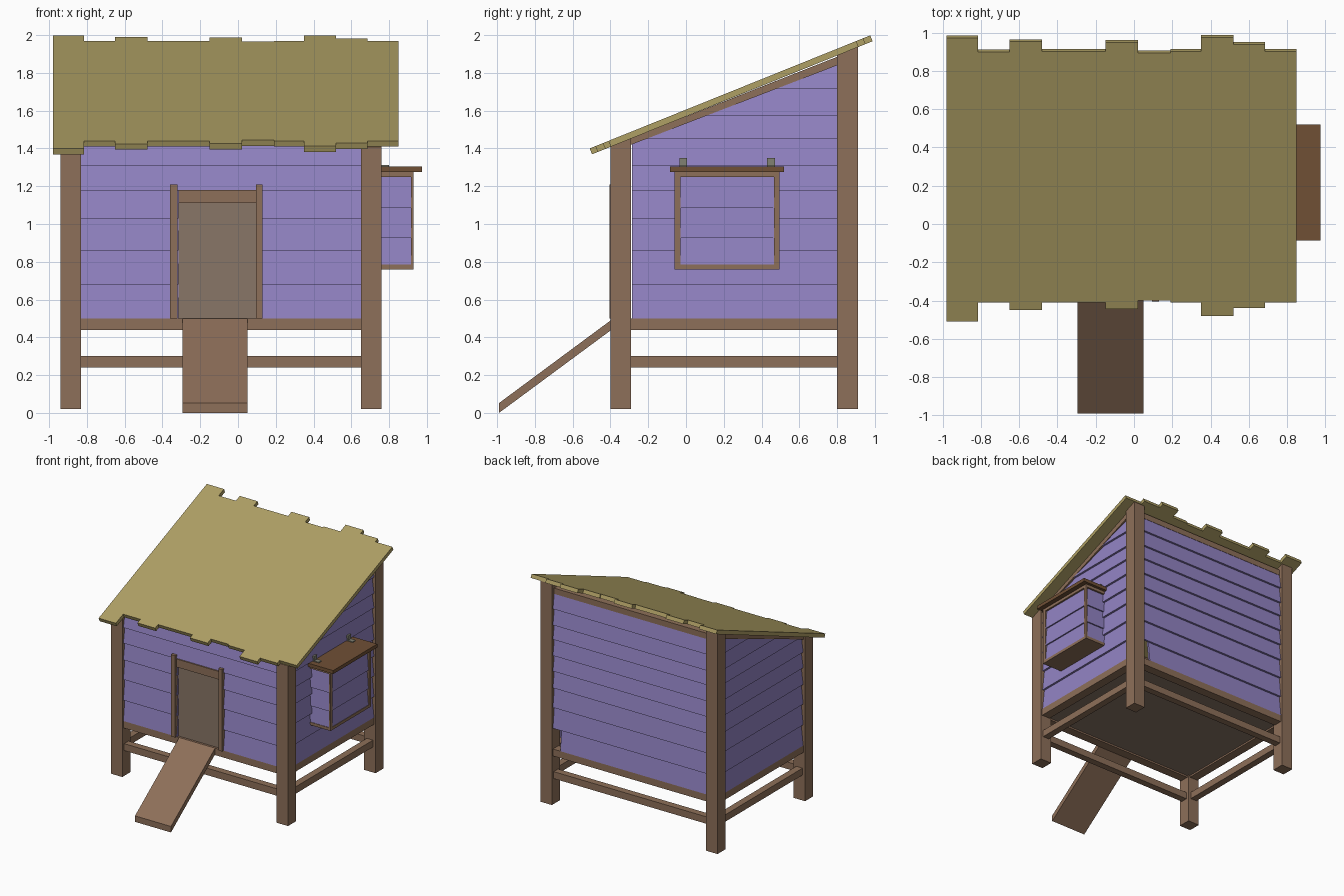
import bpy, bmesh
from mathutils import Vector

if "Cube" in bpy.data.objects:
    bpy.data.objects.remove(bpy.data.objects["Cube"])

def material(name, c):
    m = bpy.data.materials.new(name)
    m.diffuse_color = (*c, 1)
    m.use_nodes = True
    m.node_tree.nodes["Principled BSDF"].inputs["Base Color"].default_value = m.diffuse_color
    return m

PURPLE = material("purple_paint", (0.29, 0.23, 0.55))
WOOD = material("brown_wood", (0.27, 0.16, 0.10))
DOOR = material("grey_brown_wood", (0.25, 0.18, 0.135))
LID = material("dark_wood", (0.16, 0.08, 0.036))
ROOF = material("straw_roof", (0.43, 0.35, 0.13))
METAL = material("hinge_metal", (0.22, 0.22, 0.17))

def prism(name, poly, axis, a, b, mat, cut=None):
    """Extrude a profile: axis x takes (y,z) points, axis y takes (x,z)."""
    bm = bmesh.new()
    put = (lambda p, t: (t, p[0], p[1])) if axis == 'x' else (lambda p, t: (p[0], t, p[1]))
    lo = [bm.verts.new(put(p, a)) for p in poly]
    hi = [bm.verts.new(put(p, b)) for p in poly]
    bm.faces.new(lo)
    bm.faces.new(hi[::-1])
    n = len(poly)
    for i in range(n):
        j = (i + 1) % n
        bm.faces.new((lo[i], hi[i], hi[j], lo[j]))
    if cut:
        r = bmesh.ops.bisect_plane(bm, geom=bm.verts[:] + bm.edges[:] + bm.faces[:],
                                   plane_co=cut[0], plane_no=cut[1], clear_outer=True)
        edges = [e for e in r['geom_cut'] if isinstance(e, bmesh.types.BMEdge)]
        if edges:
            bmesh.ops.holes_fill(bm, edges=edges)
    bmesh.ops.recalc_face_normals(bm, faces=bm.faces[:])
    me = bpy.data.meshes.new(name)
    bm.to_mesh(me)
    bm.free()
    me.materials.append(mat)
    ob = bpy.data.objects.new(name, me)
    bpy.context.collection.objects.link(ob)
    return ob

def box(name, x0, x1, y0, y1, z0, z1, mat):
    return prism(name, [(y0, z0), (y1, z0), (y1, z1), (y0, z1)], 'x', x0, x1, mat)

def siding(name, axis, face, out, a, b, z0, z1, cut=None, lip=0.02):
    """One lapped board: the bottom edge stands out past the top edge."""
    f, t = face, 0.018
    poly = [(f, z0), (f - out * lip, z1 + 0.005),
            (f - out * (lip + t), z1 + 0.005), (f - out * t, z0)]
    return prism(name, poly, axis, a, b, PURPLE, cut)

def roof_top(y):
    return 1.40 + 0.403 * (y + 0.51)

def roof_under(y):
    return roof_top(y) - 0.036

XL, XR = (-0.94, -0.83), (0.65, 0.76)
YF, YB = (-0.40, -0.29), (0.80, 0.91)

# corner posts with sloped tops
for sx, (x0, x1) in (("left", XL), ("right", XR)):
    for sy, (y0, y1) in (("front", YF), ("back", YB)):
        prism(f"{sy}_{sx}_post", [(y0, 0.02), (y1, 0.02), (y1, roof_under(y1)),
              (y0, roof_under(y0))], 'x', x0, x1, WOOD)

# base beams and lower rails between the posts
for label, z0, z1, w in (("base_beam", 0.44, 0.50, 0.04), ("lower_rail", 0.24, 0.30, 0.03)):
    for side, y in (("front", -0.345), ("back", 0.855)):
        box(f"{side}_{label}", -0.83, 0.65, y - w, y + w, z0, z1, WOOD)
    for side, x in (("left", -0.885), ("right", 0.705)):
        box(f"{side}_{label}", x - w, x + w, -0.29, 0.80, z0, z1, WOOD)
box("floor", -0.86, 0.68, -0.32, 0.83, 0.455, 0.495, DOOR)

# top beams and side rafters
box("front_top_beam", -0.83, 0.65, -0.36, -0.31, 1.37, 1.42, WOOD)
box("back_top_beam", -0.83, 0.65, 0.82, 0.88, 1.84, 1.89, WOOD)
for side, x in (("left", -0.885), ("right", 0.705)):
    prism(f"{side}_rafter", [(-0.29, 1.42), (0.80, 1.84), (0.80, 1.885), (-0.29, 1.455)],
          'x', x - 0.04, x + 0.04, WOOD)

# lapped siding
levels = [0.50, 0.68, 0.86, 1.03, 1.175, 1.31, 1.45, 1.575, 1.715, 1.85]
slope = ((0, -0.29, 1.43), Vector((0, -0.381, 1)).normalized())
for i, (z0, z1) in enumerate(zip(levels, levels[1:])):
    for side, x, out in (("left", -0.925, -1), ("right", 0.745, 1)):
        siding(f"{side}_board_{i}", 'y', x, out, -0.285, 0.80, z0, z1, slope)
    siding(f"back_board_{i}", 'x', 0.895, 1, -0.83, 0.58 if i == 0 else 0.65, z0, z1)
    if z1 < 1.2:
        siding(f"front_left_board_{i}", 'x', -0.385, -1, -0.83, -0.315, z0, z1)
        siding(f"front_right_board_{i}", 'x', -0.385, -1, 0.10, 0.65, z0, z1)
    elif z0 < 1.4:
        siding(f"front_board_{i}", 'x', -0.385, -1, -0.83, 0.65, z0, min(z1, 1.42))

# door with jambs and header
box("door_panel", -0.315, 0.105, -0.365, -0.345, 0.50, 1.13, DOOR)
box("door_header", -0.315, 0.10, -0.395, -0.35, 1.11, 1.18, WOOD)
box("left_door_jamb", -0.36, -0.32, -0.405, -0.35, 0.50, 1.21, WOOD)
box("right_door_jamb", 0.095, 0.13, -0.405, -0.35, 0.50, 1.21, WOOD)

# entrance ramp
prism("ramp", [(-0.99, 0.0), (-0.99, 0.052), (-0.385, 0.50), (-0.385, 0.447)],
      'x', -0.295, 0.05, WOOD)

# roof planks of uneven length: left x, right x, front y, back y
planks = [(-0.98, -0.815, -0.51, 0.985), (-0.815, -0.65, -0.41, 0.912),
          (-0.65, -0.48, -0.45, 0.965), (-0.48, -0.15, -0.41, 0.914),
          (-0.15, 0.02, -0.445, 0.96), (0.02, 0.19, -0.40, 0.905),
          (0.19, 0.35, -0.41, 0.914), (0.35, 0.52, -0.48, 0.988),
          (0.52, 0.685, -0.44, 0.95), (0.685, 0.85, -0.41, 0.914)]
for i, (x0, x1, y0, y1) in enumerate(planks):
    dy, dz = 0.0125, -0.031
    prism(f"roof_plank_{i}", [(y0, roof_top(y0)), (y1 - dy, roof_top(y1 - dy)),
          (y1, roof_top(y1 - dy) + dz), (y0 + dy, roof_top(y0) + dz)], 'x', x0, x1, ROOF)

# nest box: frame strips, boarded faces, base, lid and hinges
box("nest_base", 0.72, 0.93, -0.06, 0.495, 0.76, 0.785, WOOD)
for side, y0, y1 in (("front", -0.06, -0.03), ("back", 0.465, 0.495)):
    box(f"nest_{side}_corner", 0.915, 0.93, y0, y1, 0.785, 1.275, WOOD)
box("nest_top_strip", 0.72, 0.93, -0.06, 0.495, 1.25, 1.275, WOOD)
nest = [0.785, 0.925, 1.085, 1.25]
for i, (z0, z1) in enumerate(zip(nest, nest[1:])):
    siding(f"nest_outer_board_{i}", 'y', 0.926, 1, -0.03, 0.465, z0, z1, lip=0.012)
    siding(f"nest_front_board_{i}", 'x', -0.056, -1, 0.72, 0.918, z0, z1, lip=0.012)
    siding(f"nest_back_board_{i}", 'x', 0.491, 1, 0.72, 0.918, z0, z1, lip=0.012)
box("nest_lid", 0.73, 0.973, -0.085, 0.52, 1.275, 1.305, LID)
for i, y in enumerate((-0.015, 0.45)):
    box(f"hinge_plate_{i}", 0.735, 0.755, y - 0.02, y + 0.02, 1.30, 1.35, METAL)
    box(f"hinge_leaf_{i}", 0.745, 0.80, y - 0.02, y + 0.02, 1.303, 1.312, METAL)
